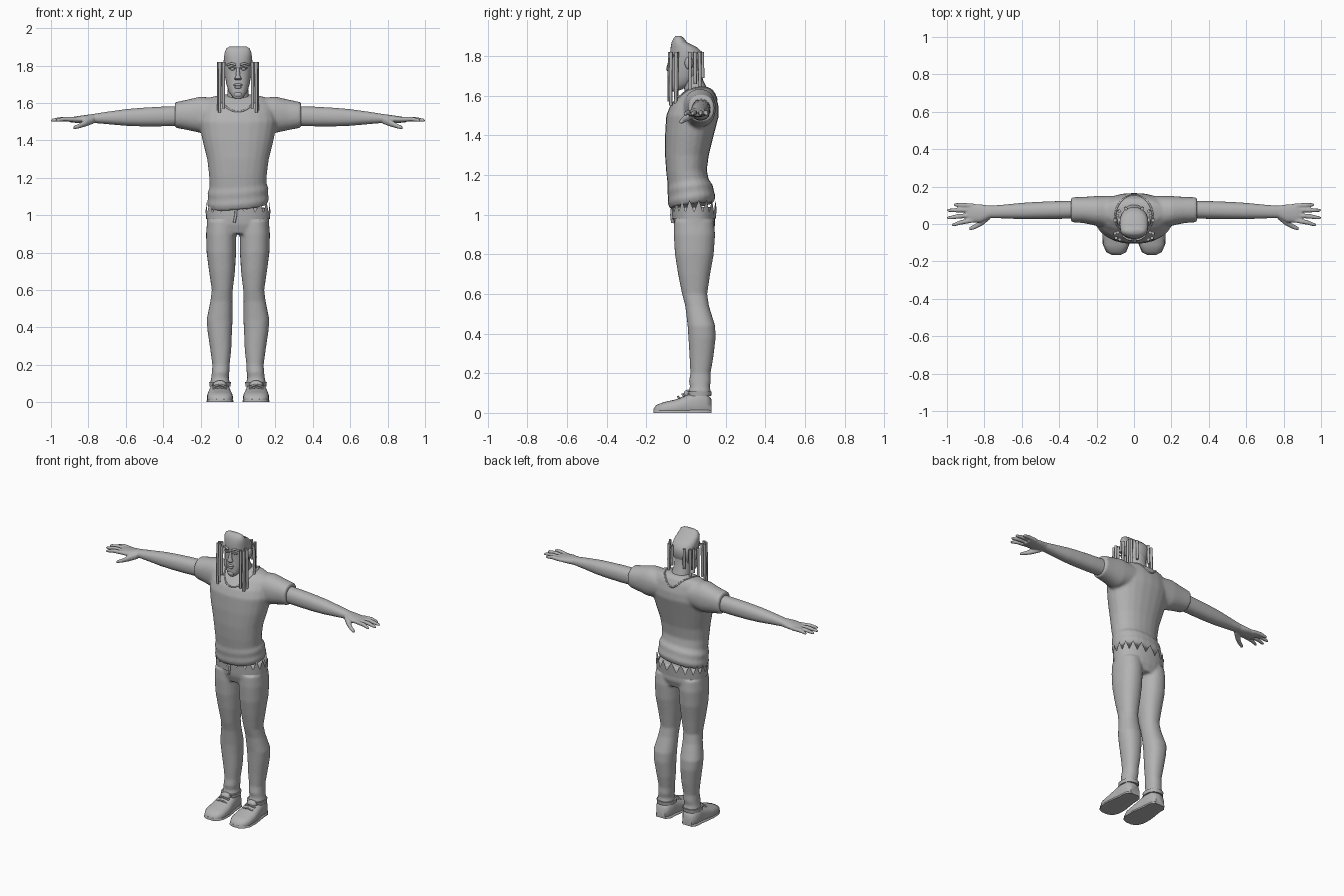
import bpy, bmesh, math
from mathutils import Vector

cube = bpy.data.objects.get("Cube")
if cube:
    bpy.data.objects.remove(cube, do_unlink=True)

grey = bpy.data.materials.new("plain grey")
grey.use_nodes = True
tone = (0.45, 0.45, 0.45, 1)
grey.diffuse_color = tone
grey.node_tree.nodes["Principled BSDF"].inputs["Base Color"].default_value = tone


def ring_loft(bm, rings, axis=2, side=1, count=24, power=0.9, caps=True, shape=None):
    """Skin rounded sections; each ring is (position, u0, u1, v0, v1)."""
    loops = []
    for pos, u0, u1, v0, v1 in rings:
        loop = []
        for i in range(count):
            a = math.tau * i / count
            c, s = math.cos(a), math.sin(a)
            u = (u0 + u1) / 2 + (u1 - u0) / 2 * math.copysign(abs(c) ** power, c)
            v = (v0 + v1) / 2 + (v1 - v0) / 2 * math.copysign(abs(s) ** power, s)
            p = [u, v]
            p.insert(axis, pos)
            p = Vector(p)
            if shape:
                p = shape(p, i)
            p.x *= side
            loop.append(bm.verts.new(p))
        loops.append(loop)
    for a, b in zip(loops, loops[1:]):
        for i in range(count):
            j = (i + 1) % count
            bm.faces.new((a[i], a[j], b[j], b[i]))
    if caps:
        bm.faces.new(loops[0])
        bm.faces.new(loops[-1])


def finish(name, bm, voxel=0, angle=50):
    """Turn a bmesh into a smooth object, optionally fusing its volumes."""
    bmesh.ops.recalc_face_normals(bm, faces=bm.faces)
    mesh = bpy.data.meshes.new(name)
    bm.to_mesh(mesh)
    bm.free()
    obj = bpy.data.objects.new(name, mesh)
    bpy.context.collection.objects.link(obj)
    mesh.materials.append(grey)
    bpy.ops.object.select_all(action='DESELECT')
    obj.select_set(True)
    bpy.context.view_layer.objects.active = obj
    bpy.ops.object.shade_smooth_by_angle(angle=math.radians(angle))
    if voxel:
        fuse = obj.modifiers.new("fuse", 'REMESH')
        fuse.mode, fuse.voxel_size, fuse.use_smooth_shade = 'VOXEL', voxel, True
        soft = obj.modifiers.new("soften", 'SMOOTH')
        soft.factor, soft.iterations = 0.5, 4
    return obj


def loft(name, rings, voxel=0, **kw):
    bm = bmesh.new()
    ring_loft(bm, rings, **kw)
    return finish(name, bm, voxel)


def ball(name, centre, size):
    bm = bmesh.new()
    bmesh.ops.create_uvsphere(bm, u_segments=16, v_segments=10, radius=1)
    for v in bm.verts:
        v.co = Vector(centre) + v.co * Vector(size)
    return finish(name, bm)


def tube(name, points, radius, closed=False, taper=1):
    curve = bpy.data.curves.new(name, 'CURVE')
    curve.dimensions = '3D'
    curve.bevel_depth, curve.bevel_resolution, curve.use_fill_caps = radius, 2, True
    line = curve.splines.new('POLY')
    line.points.add(len(points) - 1)
    for k, (dot, p) in enumerate(zip(line.points, points)):
        dot.co = (*p, 1)
        dot.radius = 1 + (taper - 1) * k / len(points)
    line.use_cyclic_u = closed
    line.use_smooth = True
    curve.materials.append(grey)
    obj = bpy.data.objects.new(name, curve)
    bpy.context.collection.objects.link(obj)
    return obj


# Shirt: slanted bunched hem, broad chest and short sleeves fused together
def slant(p, i):
    fade = max(0, min(1, (1.25 - p.z) / 0.1))
    p.z += fade * (0.15 * p.y + 0.08 * p.x)
    return p


bm = bmesh.new()
torso = [(1.04, .155, -.08, .14), (1.07, .166, -.092, .15), (1.1, .16, -.09, .14),
         (1.13, .163, -.095, .135), (1.16, .152, -.092, .115), (1.22, .155, -.1, .105),
         (1.3, .165, -.106, .115), (1.4, .19, -.106, .14), (1.5, .21, -.1, .166),
         (1.55, .2, -.08, .164), (1.6, .19, -.035, .15), (1.63, .15, 0, .135),
         (1.645, .08, .04, .11)]
ring_loft(bm, [(z, -w, w, a, b) for z, w, a, b in torso], shape=slant)
sleeve = [(.08, -.03, .15, 1.46, 1.62), (.2, -.01, .15, 1.44, 1.635),
          (.27, .005, .145, 1.455, 1.618), (.338, .01, .143, 1.468, 1.604)]
for side in (1, -1):
    ring_loft(bm, sleeve, axis=0, side=side)
shirt = finish("shirt", bm, voxel=0.009)

# Neckline laid on the shirt
bpy.context.view_layer.update()
solid = shirt.evaluated_get(bpy.context.evaluated_depsgraph_get())
neckline = []
for k in range(40):
    a = math.tau * k / 40
    hit, spot, _, _ = solid.ray_cast(
        Vector((.1 * math.sin(a), .04 - .115 * math.cos(a), 3)), Vector((0, 0, -1)))
    if hit:
        neckline.append(spot)
if len(neckline) > 2:
    tube("neckline", neckline, 0.005, closed=True)

# Trousers: hips and both legs fused
bm = bmesh.new()
ring_loft(bm, [(.9, -.14, .14, -.045, .13), (.95, -.168, .168, -.062, .148),
               (1.0, -.166, .166, -.066, .146), (1.04, -.155, .155, -.066, .135)])
leg = [(.97, .012, .165, -.06, .14), (.9, .009, .171, -.062, .147), (.8, .01, .168, -.056, .14),
       (.7, .016, .155, -.04, .122), (.6, .028, .14, -.02, .107), (.54, .03, .148, -.004, .116),
       (.44, .029, .168, .008, .147), (.38, .032, .163, .012, .15), (.28, .036, .148, .018, .138),
       (.2, .045, .137, .022, .124), (.16, .046, .14, .015, .126), (.13, .05, .143, .02, .12),
       (.1, .042, .15, .01, .128)]
for side in (1, -1):
    ring_loft(bm, leg, side=side)
finish("trousers", bm, voxel=0.008)


# Ragged waistband and fly
def ragged(p, i):
    if p.z > 1.01:
        p.z += 0.045 if i % 2 else -0.015
    return p


loft("waistband", [(.98, -.17, .17, -.07, .15), (1.03, -.173, .173, -.073, .155)],
     caps=False, shape=ragged, count=36)
tube("fly", [(-.01, -.07, 1.03), (-.012, -.073, 1.0), (-.02, -.069, .96)], 0.007)

foot = [(-.165, .075, .115, .018), (-.15, .045, .145, .04), (-.11, .028, .164, .055),
        (-.05, .027, .166, .068), (0, .035, .16, .09), (.05, .042, .152, .11),
        (.1, .045, .15, .105), (.128, .065, .13, .07)]


def grounded(p, i):
    p.z = max(p.z, 0)
    return p


finger_set = [(.098, .965, .103), (.075, 1.0, .073), (.048, 1.0, .033), (.02, .975, -.004)]
arm = [(.28, .03, .125, 1.478, 1.585), (.42, .027, .122, 1.475, 1.58),
       (.52, .026, .118, 1.475, 1.574), (.6, .026, .113, 1.478, 1.567),
       (.7, .03, .103, 1.487, 1.553), (.77, .032, .098, 1.493, 1.542),
       (.82, .008, .105, 1.492, 1.535), (.87, .008, .108, 1.494, 1.528),
       (.9, .018, .104, 1.497, 1.522)]

# Dreadlocks: (x, y, lower end)
locks = [(.098, -.075, 1.55), (.078, -.082, 1.57), (.104, -.05, 1.56), (.088, -.045, 1.6),
         (.105, .02, 1.63), (.09, .045, 1.66), (.08, .068, 1.64), (.045, .082, 1.69)]

for side, label in ((1, "left"), (-1, "right")):
    # Shoe with sole, tongue and laces
    loft(label + "_shoe", [(y, a, b, -.02, h) for y, a, b, h in foot],
         axis=1, side=side, power=.75, shape=grounded)
    loft(label + "_sole", [(y, a - .003, b + .003, -.02, .018) for y, a, b, h in foot],
         axis=1, side=side, power=.5, shape=grounded)
    ball(label + "_shoe_tongue", (side * .097, .01, .095), (.035, .022, .022))
    for k in range(3):
        y, z = -.04 + .022 * k, .07 + .012 * k
        tube(label + "_lace", [(side * .06, y + .01, z), (side * .097, y, z + .012),
                               (side * .135, y + .01, z)], 0.005)
    loft(label + "_collar_of_shoe", [(.085, .04, .152, .005, .127), (.108, .038, .154, 0, .13)],
         side=side)

    # Arm, palm, fingers and thumb
    bm = bmesh.new()
    ring_loft(bm, arm, axis=0, side=side)
    for root, tip, y in finger_set:
        r = .0125
        mid = (.88 + tip) / 2
        ring_loft(bm, [(.86, root - r, root + r, 1.5, 1.525),
                       (mid, (root + y) / 2 - r, (root + y) / 2 + r, 1.502, 1.527),
                       (tip - .01, y - .009, y + .009, 1.499, 1.517),
                       (tip, y - .004, y + .004, 1.501, 1.511)], axis=0, side=side, count=10)
    ring_loft(bm, [(.77, .025, .06, 1.49, 1.53), (.81, -.008, .03, 1.475, 1.515),
                   (.85, -.028, 0, 1.464, 1.49), (.88, -.036, -.016, 1.458, 1.476)],
              axis=0, side=side, count=10)
    finish(label + "_arm", bm, voxel=0.0045)

    # Eye, brow, ear and locks
    ball(label + "_eye", (side * .03, -.073, 1.782), (.013, .01, .008))
    tube(label + "_eyelid", [(side * .012, -.083, 1.786), (side * .03, -.083, 1.793),
                             (side * .05, -.073, 1.784)], 0.004)
    tube(label + "_brow", [(side * .012, -.084, 1.804), (side * .035, -.08, 1.812),
                           (side * .058, -.064, 1.803)], 0.007, taper=.7)
    ball(label + "_ear", (side * .078, .015, 1.765), (.012, .022, .032))
    for x, y, low in locks:
        tube(label + "_dreadlock", [(side * x * .98, y, 1.82), (side * x, y * 1.03, 1.72),
                                    (side * x, y * 1.03, low)], 0.009, taper=.85)

# Neck and head, with the tall brow dropping to a low back
loft("neck", [(1.55, -.075, .075, -.01, .13), (1.62, -.06, .06, -.005, .115),
              (1.68, -.054, .054, -.02, .085), (1.74, -.05, .05, -.02, .08)])
skull = [(1.622, .016, -.076, -.05), (1.632, .03, -.083, -.02), (1.66, .05, -.084, .03),
         (1.7, .062, -.08, .06), (1.75, .071, -.077, .085), (1.79, .076, -.077, .09),
         (1.82, .077, -.08, .082), (1.845, .075, -.077, .055), (1.87, .071, -.073, .005),
         (1.892, .062, -.062, -.012), (1.902, .045, -.05, -.025)]
loft("head", [(z, -w, w, a, b) for z, w, a, b in skull], power=.85, count=32)
loft("nose", [(1.722, -.014, .014, -.092, -.07), (1.73, -.02, .02, -.1, -.07),
              (1.745, -.012, .012, -.098, -.07), (1.79, -.007, .007, -.084, -.07)], count=12)
for name, z, wide in (("upper_lip", 1.697, .024), ("lower_lip", 1.684, .02)):
    ball(name, (0, -.08, z), (wide, .01, .007))
ball("chin", (0, -.077, 1.645), (.022, .012, .015))
